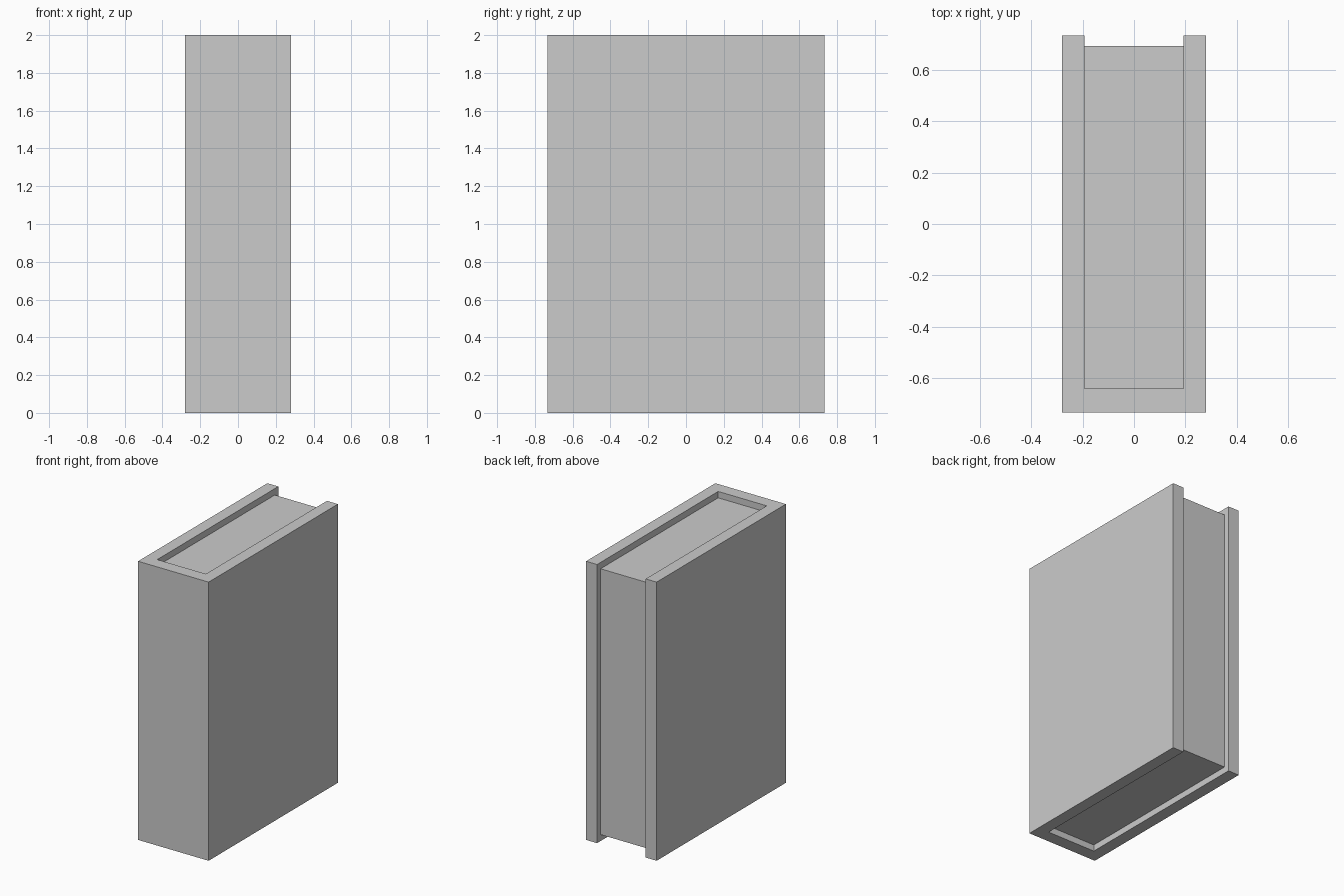
import bpy, bmesh

if "Cube" in bpy.data.objects:
    bpy.data.objects.remove(bpy.data.objects["Cube"])

HX, HY, H = 0.28, 0.733, 2.0       # cover half width, half depth, height
IX, SPINE_Y = 0.193, -0.64         # inner faces of boards and spine
PAGE_Y, INSET = 0.693, 0.046       # page edge and top/bottom recess


def extrude_profile(name, points, z0, z1):
    """Closed xy outline extruded from z0 to z1."""
    bm = bmesh.new()
    face = bm.faces.new([bm.verts.new((x, y, z0)) for x, y in points])
    ret = bmesh.ops.extrude_face_region(bm, geom=[face])
    top = [g for g in ret["geom"] if isinstance(g, bmesh.types.BMVert)]
    bmesh.ops.translate(bm, verts=top, vec=(0, 0, z1 - z0))
    bmesh.ops.recalc_face_normals(bm, faces=bm.faces)
    mesh = bpy.data.meshes.new(name)
    bm.to_mesh(mesh)
    bm.free()
    obj = bpy.data.objects.new(name, mesh)
    bpy.context.collection.objects.link(obj)
    return obj


# U-shaped cover: two boards joined by the spine
half = [(HX, -HY), (HX, HY), (IX, HY), (IX, SPINE_Y)]
extrude_profile("book_cover", half + [(-x, y) for x, y in reversed(half)], 0, H)

# Page block recessed inside the cover
side = [(IX, SPINE_Y), (IX, PAGE_Y)]
extrude_profile("page_block", side + [(-x, y) for x, y in reversed(side)], INSET, H - INSET)
